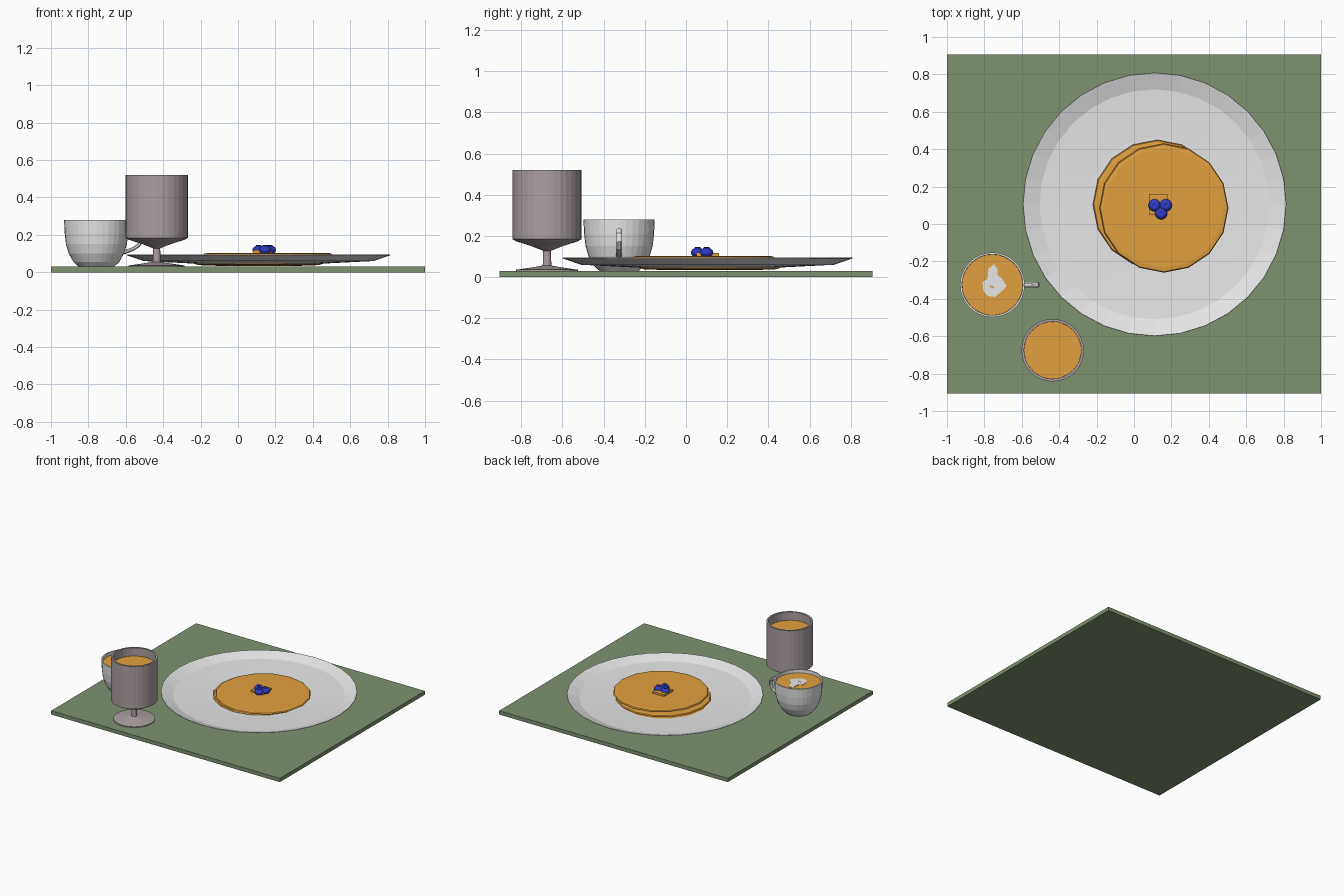
import bpy, bmesh, math
from mathutils import Vector

if "Cube" in bpy.data.objects:
    bpy.data.objects.remove(bpy.data.objects["Cube"])


def material(name, rgb):
    m = bpy.data.materials.new(name)
    m.diffuse_color = (*rgb, 1)
    m.use_nodes = True
    m.node_tree.nodes["Principled BSDF"].inputs["Base Color"].default_value = m.diffuse_color
    return m


GREEN = material("mat green", (0.21, 0.29, 0.165))
WHITE = material("china white", (0.80, 0.80, 0.80))
GLASS = material("smoky glass", (0.41, 0.35, 0.36))
AMBER = material("golden brown", (0.76, 0.35, 0.05))
BLUE = material("berry blue", (0.03, 0.045, 0.55))


def finish(name, bm, mat, loc=(0, 0, 0)):
    bmesh.ops.recalc_face_normals(bm, faces=bm.faces)
    mesh = bpy.data.meshes.new(name)
    bm.to_mesh(mesh)
    bm.free()
    mesh.materials.append(mat)
    ob = bpy.data.objects.new(name, mesh)
    ob.location = loc
    bpy.context.collection.objects.link(ob)
    return ob


def lathe(name, profile, sides, mat, loc):
    """Spin (radius, z) points round z; both ends are capped, radius 0 is a point."""
    bm = bmesh.new()
    rings = []
    for r, z in profile:
        if r == 0:
            rings.append([bm.verts.new((0, 0, z))] * sides)
        else:
            rings.append([bm.verts.new((r * math.cos(2 * math.pi * i / sides),
                                        r * math.sin(2 * math.pi * i / sides), z))
                          for i in range(sides)])
    for a, b in zip(rings, rings[1:]):
        for i in range(sides):
            j = (i + 1) % sides
            bm.faces.new(list(dict.fromkeys((a[i], a[j], b[j], b[i]))))
    for ring in (rings[0], rings[-1]):
        if ring[0] is not ring[1]:
            bm.faces.new(ring)
    return finish(name, bm, mat, loc)


def box(name, size, mat, loc):
    bm = bmesh.new()
    bmesh.ops.create_cube(bm, size=1)
    bmesh.ops.scale(bm, vec=size, verts=bm.verts)
    return finish(name, bm, mat, loc)


# Place mat
box("place_mat", (2, 1.81, 0.03), GREEN, (0, 0, 0.015))

# Plate: sloping rim, shallow floor
lathe("plate", [(0.36, 0.047), (0.615, 0.06), (0.705, 0.091), (0.703, 0.095),
                (0.615, 0.066), (0.36, 0.055)], 32, WHITE, (0.11, 0.105, 0))

# Pancake stack, the lowest one sunk through the plate
for i, (x, y, z) in enumerate([(0.11, 0.115, 0.034), (0.125, 0.105, 0.058), (0.16, 0.085, 0.081)]):
    lathe(f"pancake_{i + 1}", [(0.21, 0), (0.32, 0.004), (0.345, 0.011), (0.34, 0.019), (0.32, 0.022)],
          16, AMBER, (x, y, z))

# Butter pat
box("butter", (0.10, 0.11, 0.02), AMBER, (0.13, 0.105, 0.108))

# Blueberries with a small crown
for i, (x, y) in enumerate([(0.11, 0.10), (0.17, 0.10), (0.145, 0.057)]):
    bm = bmesh.new()
    bmesh.ops.create_uvsphere(bm, u_segments=16, v_segments=10, radius=0.033)
    bmesh.ops.scale(bm, vec=(1, 1, 0.75), verts=bm.verts)
    finish(f"blueberry_{i + 1}", bm, BLUE, (x, y, 0.119))
    lathe(f"berry_crown_{i + 1}", [(0.01, 0.018), (0.016, 0.027), (0.012, 0.027), (0, 0.022)],
          10, BLUE, (x, y, 0.119))

# Coffee cup
CUP = (-0.757, -0.325, 0)
lathe("cup", [(0.095, 0.03), (0.122, 0.055), (0.148, 0.10), (0.163, 0.15), (0.17, 0.21), (0.173, 0.28),
              (0.163, 0.28), (0.160, 0.21), (0.152, 0.15), (0.137, 0.10), (0.10, 0.05)], 32, WHITE, CUP)
lathe("coffee", [(0.158, 0.235), (0.162, 0.255)], 32, AMBER, CUP)

# Cup handle: rounded rectangle swept along a path in the xz plane
path = [Vector(p) for p in [(0.145, 0.105), (0.19, 0.122), (0.225, 0.143), (0.243, 0.175),
                            (0.238, 0.21), (0.21, 0.228), (0.163, 0.222)]]
bm = bmesh.new()
rings = []
for i, p in enumerate(path):
    t = (path[min(i + 1, len(path) - 1)] - path[max(i - 1, 0)]).normalized()
    ring = []
    for k in range(8):
        a = math.pi * (k + 0.5) / 4
        n, s = 0.011 * math.cos(a), 0.015 * math.sin(a)
        ring.append(bm.verts.new((p.x - t.y * n, s, p.y + t.x * n)))
    rings.append(ring)
for a, b in zip(rings, rings[1:]):
    for k in range(8):
        bm.faces.new((a[k], a[(k + 1) % 8], b[(k + 1) % 8], b[k]))
bm.faces.new(rings[0])
bm.faces.new(rings[-1])
finish("cup_handle", bm, WHITE, CUP)


def plate_shape(name, pts, z, mat):
    """Thin flat plate from an xy outline."""
    bm = bmesh.new()
    face = bm.faces.new([bm.verts.new((x, y, z)) for x, y in pts])
    ext = bmesh.ops.extrude_face_region(bm, geom=[face])
    bmesh.ops.translate(bm, vec=(0, 0, 0.003),
                        verts=[v for v in ext["geom"] if isinstance(v, bmesh.types.BMVert)])
    return finish(name, bm, mat)


# Milk foam leaf with a small gap of coffee
plate_shape("milk_foam", [(-0.75, -0.214), (-0.73, -0.24), (-0.73, -0.273), (-0.703, -0.294),
                          (-0.682, -0.331), (-0.698, -0.353), (-0.725, -0.374), (-0.741, -0.39),
                          (-0.783, -0.385), (-0.805, -0.358), (-0.81, -0.31), (-0.783, -0.294),
                          (-0.778, -0.24)], 0.2545, WHITE)
plate_shape("foam_gap", [(-0.772, -0.326), (-0.745, -0.337), (-0.75, -0.345), (-0.77, -0.338)],
            0.2560, AMBER)

# Goblet: foot, stem and open bowl
GOBLET = (-0.435, -0.675, 0)
lathe("goblet", [(0.15, 0.03), (0.15, 0.036), (0.08, 0.046), (0.021, 0.056), (0.019, 0.128),
                 (0.08, 0.152), (0.15, 0.174), (0.167, 0.184), (0.167, 0.52),
                 (0.153, 0.52), (0.153, 0.19), (0.08, 0.165), (0, 0.145)], 32, GLASS, GOBLET)
lathe("juice", [(0.1525, 0.19), (0.1525, 0.455)], 32, AMBER, GOBLET)
